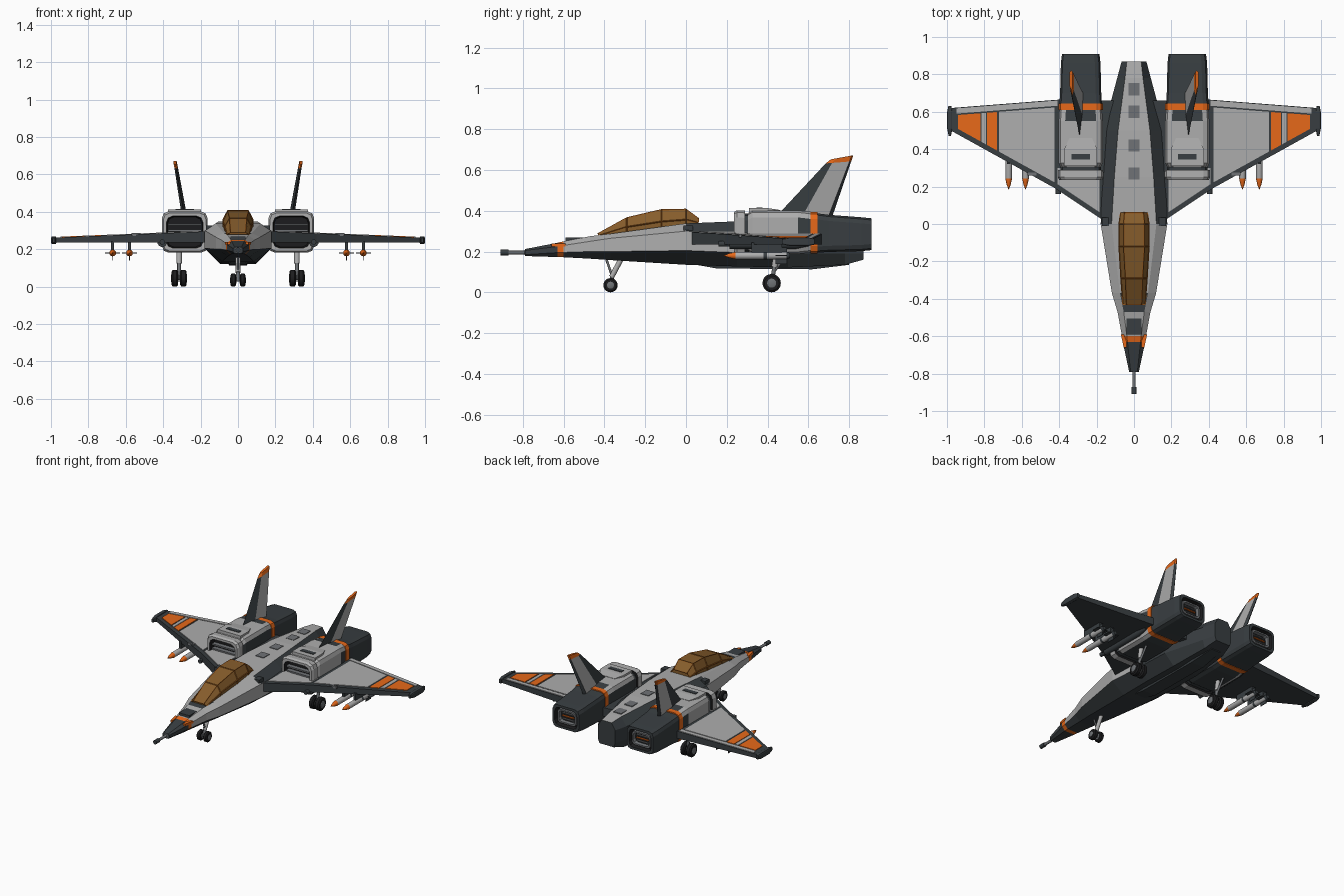
import bpy, bmesh
from math import sin, cos, pi
from mathutils import Vector as V

if "Cube" in bpy.data.objects:
    bpy.data.objects.remove(bpy.data.objects["Cube"])


def material(name, rgb):
    m = bpy.data.materials.new(name)
    m.diffuse_color = (*rgb, 1)
    m.use_nodes = True
    m.node_tree.nodes["Principled BSDF"].inputs["Base Color"].default_value = m.diffuse_color
    return m


MATS = [material("light_grey", (.42, .42, .42)), material("dark_grey", (.04, .048, .053)),
        material("orange", (.8, .14, .01)), material("amber_glass", (.24, .11, .025)),
        material("black", (.012, .012, .013)), material("mid_grey", (.16, .17, .18))]
LIGHT, DARK, ORANGE, GLASS, BLACK, MID = range(6)


def loft(name, rings, color, s=1, smooth=False):
    """Skin closed rings; color is a slot or f(ring, side), with side -1 for caps."""
    pick = color if callable(color) else lambda i, k: color
    bm = bmesh.new()
    vs = [[bm.verts.new((p[0] * s, p[1], p[2])) for p in r] for r in rings]
    n = len(rings[0])
    for i in range(len(vs) - 1):
        for k in range(n):
            j = (k + 1) % n
            f = bm.faces.new((vs[i][k], vs[i][j], vs[i + 1][j], vs[i + 1][k]))
            f.material_index = pick(i, k)
    for i in (0, len(vs) - 1):
        bm.faces.new(vs[i]).material_index = pick(i, -1)
    bmesh.ops.recalc_face_normals(bm, faces=bm.faces)
    me = bpy.data.meshes.new(name)
    bm.to_mesh(me)
    bm.free()
    for m in MATS:
        me.materials.append(m)
    ob = bpy.data.objects.new(name, me)
    bpy.context.collection.objects.link(ob)
    if smooth:
        bpy.ops.object.select_all(action='DESELECT')
        ob.select_set(True)
        bpy.context.view_layer.objects.active = ob
        bpy.ops.object.shade_smooth_by_angle(angle=.6)
    return ob


def box(name, x, y, z, color, s=1):
    return loft(name, [[(x[0], a, z[0]), (x[1], a, z[0]), (x[1], a, z[1]), (x[0], a, z[1])] for a in y], color, s)


def turned(name, p, q, profile, color, s=1, n=16):
    p, q = V(p), V(q)
    rot = (q - p).to_track_quat('Z', 'Y')
    rings = [[p.lerp(q, t) + rot @ V((r * cos(a * 2 * pi / n), r * sin(a * 2 * pi / n), 0)) for a in range(n)]
             for t, r in profile]
    return loft(name, rings, color, s, True)


def rod(name, p, q, r, color, s=1):
    return turned(name, p, q, [(0, r), (1, r)], color, s, 12)


def rounded(y, xc, zc, hw, hh, c):
    """Rectangle with rounded corners at depth y."""
    out = []
    for q, (sx, sz) in enumerate([(1, 1), (-1, 1), (-1, -1), (1, -1)]):
        for a in range(3):
            t = q * pi / 2 + a * pi / 4
            out.append((xc + sx * (hw - c) + c * cos(t), y, zc + sz * (hh - c) + c * sin(t)))
    return out


# Fuselage: y, half widths top/middle/bottom, heights top/upper/lower/bottom
sections = [(-.79, .018, .026, .018, .212, .205, .185, .178), (-.63, .035, .06, .038, .243, .225, .195, .173),
            (-.60, .038, .064, .04, .25, .23, .196, .172), (-.47, .055, .088, .05, .275, .25, .2, .165),
            (-.37, .075, .118, .06, .287, .265, .2, .158), (0, .12, .178, .085, .338, .3, .205, .135),
            (.25, .105, .17, .095, .348, .29, .195, .127), (.5, .085, .165, .095, .348, .28, .19, .122),
            (.78, .048, .09, .075, .335, .28, .19, .135), (.87, .038, .066, .055, .325, .28, .19, .16)]


def fuselage_color(i, k):
    if i == 1 and k >= 0:
        return ORANGE
    if i == 0 or k in (-1, 2, 3, 4) or (i == 3 and k == 7):
        return DARK
    if i >= 5 and k in (0, 6) or i >= 6 and k in (1, 5):
        return DARK
    return LIGHT


half = [[(wt, y, zt), (wm, y, zu), (wm, y, zl), (wb, y, zb)] for y, wt, wm, wb, zt, zu, zl, zb in sections]
loft("fuselage", [h + [(-x, y, z) for x, y, z in reversed(h)] for h in half], fuselage_color)
loft("belly_keel", [[(-w, y, .15), (w, y, .15), (w * .8, y, z), (-w * .8, y, z)]
                    for y, w, z in [(.05, .05, .135), (.15, .06, .117), (.62, .06, .113), (.8, .045, .135)]], DARK)
for y, z in ((.27, .348), (.42, .348), (.6, .343), (.72, .338)):
    box("spine_hatch", (-.03, .03), (y - .033, y + .033), (z - .02, z + .004), MID)
box("nose_panel", (-.04, .04), (-.59, -.5), (.24, .268), DARK)
turned("nose_probe", (0, -.91, .195), (0, -.77, .195),
       [(0, .014), (.28, .014), (.28, .009), (.85, .009), (.86, .018), (1, .018)], lambda i, k: MID if i > 1 else DARK)

# Canopy with frame
rings = []
for y, wb, wt, zb, zt in [(-.43, .06, .04, .27, .288), (-.29, .07, .045, .285, .365), (-.12, .08, .055, .3, .405),
                          (0, .08, .055, .315, .407), (.06, .072, .05, .325, .362)]:
    zm = zb + (zt - zb) * .45
    rings.append([(wb, y, zb), (wb, y, zm), (wt, y, zt), (-wt, y, zt), (-wb, y, zm), (-wb, y, zb)])
loft("canopy_glass", rings, GLASS)
frame = loft("canopy_frame", rings, ORANGE)
frame_mat = material("frame_brown", (.3, .09, .01))
frame.data.materials.clear()
frame.data.materials.append(frame_mat)
for f in frame.data.polygons:
    f.material_index = 0
frame.modifiers.new("frame", 'WIREFRAME').thickness = .007


# Wing planform helpers
def lead(x):
    return .19 + (x - .42) * (.667 if x < .42 else .5536)


def trail(x):
    return .665 - (x - .4) * .078


def top(x):
    return .285 - (x - .42) * .041


def panel(name, x0, x1, color, s, front=.03, back=.04, y_back=None, y_front=None):
    corners = []
    for x in (x0, x1):
        a = lead(x) + front if y_front is None else trail(x) - y_front
        b = trail(x) - back if y_back is None else y_back
        corners.append((x, a, b))
    (xa, a, b), (xb, c, d) = corners
    pts = [(xa, a), (xb, c), (xb, d), (xa, b)]
    loft(name, [[(x, y, top(x) + h) for x, y in pts] for h in (-.008, .004)], color, s)


for s, side in ((1, "left"), (-1, "right")):
    # Wing and top panels
    plan = [(.1, .0), (.18, .03), (.42, .19), (.98, .5), (.98, .62), (.4, .665), (.1, .66)]
    loft(f"wing_{side}", [[(x, y, top(x)) for x, y in plan], [(x, y, .235) for x, y in plan]], DARK, s)
    panel(f"wing_root_panel_{side}", .185, .41, LIGHT, s, y_back=.3)
    panel(f"wing_main_panel_{side}", .425, .722, LIGHT, s)
    panel(f"wing_stripe_narrow_{side}", .733, .785, ORANGE, s)
    panel(f"wing_stripe_gap_{side}", .79, .815, LIGHT, s)
    panel(f"wing_stripe_wide_{side}", .822, .94, ORANGE, s)
    panel(f"wing_flap_{side}", .41, .95, LIGHT, s, back=.004, y_front=.032)
    box(f"wing_hatch_{side}", (.52, .57), (.23 + .03, .275), (.27, .287), MID, s)
    loft(f"wing_tip_rail_{side}", [rounded(y, .985, .248, w, h, w * .6) for y, w, h in
                                   [(.47, .006, .012), (.51, .014, .021), (.6, .014, .021), (.63, .008, .014)]], DARK, s)
    box(f"shoulder_vent_{side}", (.12, .17), (-.012, .035), (.29, .328), DARK, s)
    loft(f"nose_fin_{side}", [[(.04, y, .225), (x, y, .225), (x, y, .24), (.04, y, .24)]
                              for y, x in ((-.66, .055), (-.59, .07))], ORANGE, s)

    # Engine nacelle: lip, body, band, exhaust section
    xc = .285
    loft(f"intake_lip_{side}", [rounded(y, xc, .292, w, h, .035) for y, w, h in
                                [(.29, .12, .108), (.25, .122, .11), (.235, .114, .102), (.235, .098, .086),
                                 (.28, .092, .08)]], lambda i, k: BLACK if k < 0 or i > 2 else LIGHT, s)
    for z in (.24, .27, .3, .33):
        box(f"intake_slat_{side}", (xc - .09, xc + .09), (.25, .285), (z - .004, z + .006), MID, s)
    loft(f"nacelle_neck_{side}", [rounded(y, xc, .292, .108, .095, .035) for y in (.285, .32)], DARK, s)
    loft(f"nacelle_body_{side}", [rounded(y, xc, .295, w, h, .035) for y, w, h in
                                  [(.305, .108, .095), (.325, .118, .107), (.55, .118, .107), (.61, .114, .1)]],
         lambda i, k: DARK if k in (5, 6, 7, 8) or i == 2 and k in (2, 11) else LIGHT, s)
    loft(f"nacelle_band_{side}", [rounded(y, xc, .293, .118, .102, .035) for y in (.61, .645)], ORANGE, s)
    loft(f"exhaust_section_{side}", [rounded(y, xc, z, w, h, .03) for y, z, w, h in
                                     [(.64, .291, .114, .097), (.7, .289, .11, .091), (.86, .285, .106, .083),
                                      (.91, .285, .1, .078), (.91, .285, .085, .062), (.875, .285, .08, .057)]],
         lambda i, k: BLACK if k < 0 or i > 3 else DARK, s)
    loft(f"exhaust_ring_{side}", [rounded(y, xc, .285, w, w - .023, .02) for y, w in
                                  [(.87, .07), (.9, .07), (.9, .06), (.878, .056)]],
         lambda i, k: BLACK if k < 0 else MID, s)
    for z, c in ((.265, MID), (.285, ORANGE), (.305, MID)):
        box(f"exhaust_slat_{side}", (xc - .045, xc + .045), (.87, .888), (z - .003, z + .003), c, s)
    loft(f"nacelle_top_plate_{side}", [[(xc - w, y, .39), (xc + w, y, .39), (xc + w, y, z), (xc - w, y, z)]
                                       for y, w, z in [(.31, .088, .413), (.4, .088, .413), (.46, .06, .404)]], LIGHT, s)
    box(f"nacelle_vent_{side}", (.235, .335), (.345, .375), (.4, .416), DARK, s)
    turned(f"gun_pod_{side}", (.405, .16, .238), (.405, .6, .238),
           [(0, .014), (.12, .014), (.12, .026), (.85, .026), (1, .012)], DARK, s)

    # Tail fin, canted outward
    fin = []
    for x, t, y0, y1, z0, z1, m in [(.287, .014, .45, .72, .38, .38, .46), (.331, .009, .685, .81, .632, .642, .25),
                                    (.336, .008, .71, .82, .652, .672, .25)]:
        fin.append([(x + e * t, y0 + (y1 - y0) * f, z0 + (z1 - z0) * f)
                    for e, f in ((0, 0), (1, m), (1, .93), (0, 1), (-1, .93), (-1, m))])
    loft(f"tail_fin_{side}", fin, lambda i, k: ORANGE if i else (LIGHT if k in (1, 4) else DARK), s)

    # Missiles on pylons
    for x in (.58, .67):
        turned(f"missile_{side}", (x, .185, .18), (x, .51, .18),
               [(0, .001), (.08, .011), (.18, .018), (.6, .018), (.65, .018), (.95, .018), (1, .012)],
               lambda i, k: ORANGE if i < 2 else (DARK if i in (3, 5) or k < 0 else LIGHT), s)
        box(f"missile_fin_flat_{side}", (x - .04, x + .04), (.44, .495), (.178, .182), DARK, s)
        box(f"missile_fin_upright_{side}", (x - .002, x + .002), (.44, .495), (.14, .22), DARK, s)
        box(f"missile_pylon_{side}", (x - .008, x + .008), (.32, .47), (.19, .245), DARK, s)

# Landing gear
def wheel(name, x, y, r, w, s):
    turned(name + "_tyre", (x - w, y, r), (x + w, y, r), [(0, r * .8), (.2, r), (.8, r), (1, r * .8)], BLACK, s, 20)
    turned(name + "_hub", (x - w - .003, y, r), (x + w + .003, y, r), [(0, r * .4), (.05, r * .5), (.95, r * .5), (1, r * .4)],
           MID, s)


for s in (1, -1):
    wheel("nose_wheel", .025, -.37, .035, .014, s)
    wheel("main_wheel_inner", .292, .42, .045, .017, s)
    wheel("main_wheel_outer", .338, .42, .045, .017, s)
    rod("main_axle", (.285, .42, .045), (.345, .42, .045), .01, MID, s)
    rod("main_strut", (.315, .42, .045), (.315, .45, .22), .01, MID, s)
    rod("main_strut_sleeve", (.315, .434, .125), (.315, .45, .22), .015, LIGHT, s)
    rod("main_brace", (.315, .43, .1), (.315, .51, .21), .007, MID, s)
rod("nose_axle", (-.03, -.37, .035), (.03, -.37, .035), .008, MID)
rod("nose_strut", (0, -.37, .035), (0, -.36, .085), .01, MID)
rod("nose_strut_upper", (0, -.365, .075), (0, -.32, .16), .013, LIGHT)
rod("nose_brace", (0, -.362, .08), (0, -.39, .16), .006, MID)
